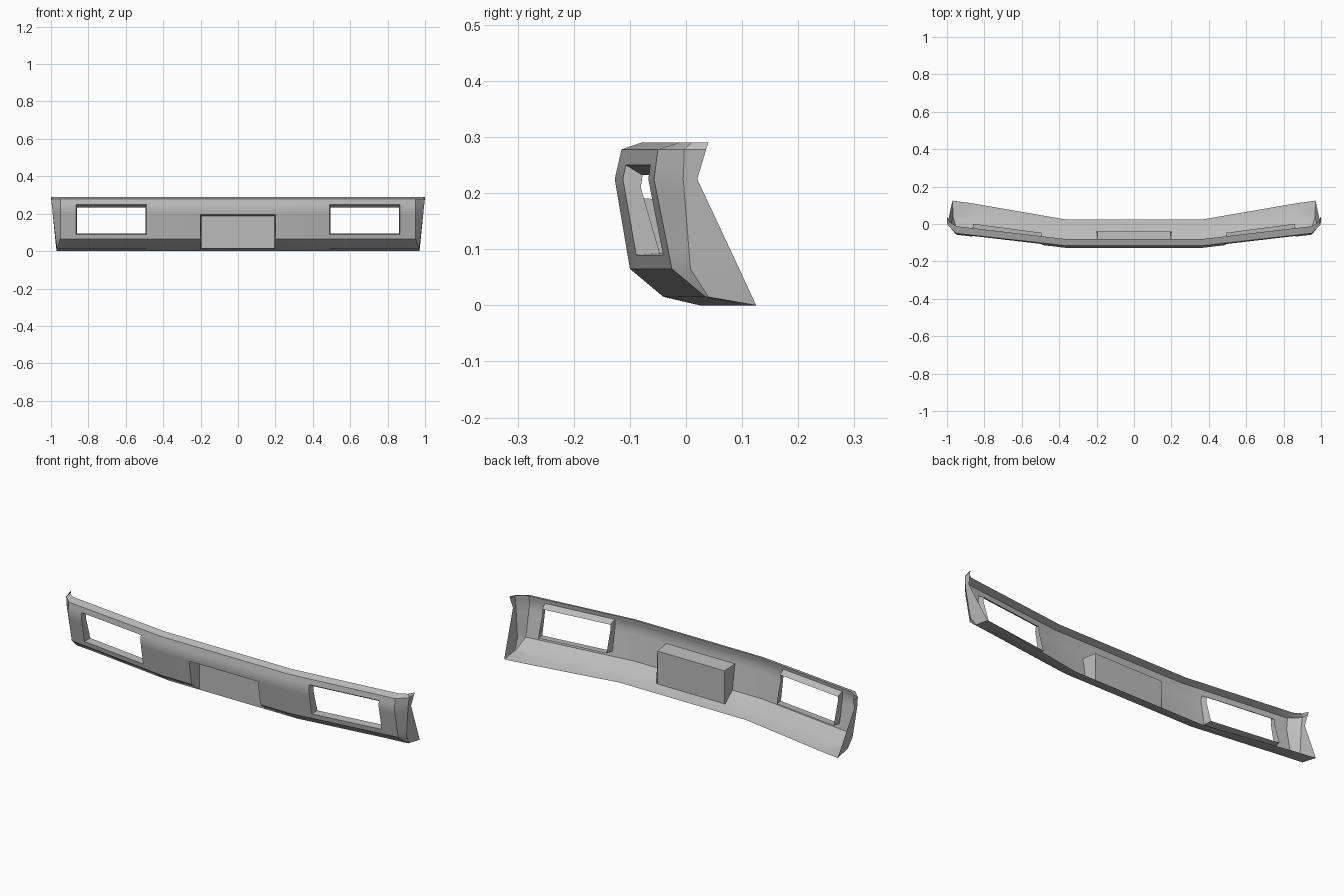
import bpy
import bmesh
from math import radians

cube = bpy.data.objects.get("Cube")
if cube:
    bpy.data.objects.remove(cube, do_unlink=True)

gray = bpy.data.materials.new("bumper gray")
gray.use_nodes = True
gray.diffuse_color = (0.5, 0.5, 0.5, 1)
gray.node_tree.nodes["Principled BSDF"].inputs["Base Color"].default_value = (0.5, 0.5, 0.5, 1)


def lerp(a, b, t):
    return a + (b - a) * t


def sample(values, z):
    """Interpolate a vertical profile at height z."""
    for i in range(len(HEIGHTS) - 1):
        if z <= HEIGHTS[i + 1]:
            t = (z - HEIGHTS[i]) / (HEIGHTS[i + 1] - HEIGHTS[i])
            return lerp(values[i], values[i + 1], t)
    return values[-1]


# Vertical profiles: depth at each key height
HEIGHTS = [0, 0.015, 0.065, 0.225, 0.278, 0.29]
MIDDLE = [0.025, -0.04, -0.10, -0.127, -0.115, -0.08]
CORNER = [0.125, 0.035, -0.025, -0.057, -0.05, -0.012]
CORNER_X = [0.97, 0.966, 0.95, 0.95, 0.95, 0.95]
SIDE = [0.125, 0.04, 0.008, -0.005, -0.003, 0.01]
SIDE_X = [0.97, 0.968, 0.975, 0.993, 0.998, 0.985]
REAR = [0.125, 0.118, 0.095, 0.02, 0.036, 0.04]
REAR_X = [0.97, 0.972, 0.977, 0.993, 0.999, 1.0]

# Openings
BEND = 0.37
PLATE_X, PLATE_LOW, PLATE_HIGH = 0.2, 0.015, 0.195
LAMP_IN, LAMP_OUT, LAMP_LOW, LAMP_HIGH = 0.49, 0.865, 0.09, 0.25
ROWS = sorted(HEIGHTS + [PLATE_HIGH, LAMP_LOW, LAMP_HIGH])
STATIONS = [0, PLATE_X, BEND, LAMP_IN, LAMP_OUT]


def front_point(x, z):
    t = max(0, (x - BEND) / (CORNER_X[3] - BEND))
    return (x, lerp(sample(MIDDLE, z), sample(CORNER, z), t), z)


def finish(name, bm):
    """Turn half a part into a mirrored, smooth shaded object."""
    bmesh.ops.remove_doubles(bm, verts=bm.verts, dist=0.0005)
    mesh = bpy.data.meshes.new(name)
    bm.to_mesh(mesh)
    bm.free()
    mesh.materials.append(gray)
    obj = bpy.data.objects.new(name, mesh)
    bpy.context.collection.objects.link(obj)
    mirror = obj.modifiers.new("Mirror", "MIRROR")
    mirror.merge_threshold = 0.0005
    bpy.ops.object.select_all(action="DESELECT")
    obj.select_set(True)
    bpy.context.view_layer.objects.active = obj
    bpy.ops.object.shade_smooth_by_angle(angle=radians(30))
    return obj


# Bumper skin: loft through the columns, leaving the openings out
bm = bmesh.new()
columns = [[bm.verts.new(front_point(x, z)) for z in ROWS] for x in STATIONS]
for xs, ys in ((CORNER_X, CORNER), (SIDE_X, SIDE), (REAR_X, REAR)):
    columns.append([bm.verts.new((sample(xs, z), sample(ys, z), z)) for z in ROWS])
for i in range(len(columns) - 1):
    for j in range(len(ROWS) - 1):
        low, high = ROWS[j], ROWS[j + 1]
        plate = i == 0 and low >= PLATE_LOW and high <= PLATE_HIGH
        lamp = i == 3 and low >= LAMP_LOW and high <= LAMP_HIGH
        if not (plate or lamp):
            a, b = columns[i], columns[i + 1]
            bm.faces.new((a[j], b[j], b[j + 1], a[j + 1]))
finish("bumper_skin", bm)

# Headlight surrounds: rims running back from each opening
bm = bmesh.new()
levels = [z for z in ROWS if LAMP_LOW <= z <= LAMP_HIGH]
outline = [(LAMP_IN, z) for z in levels] + [(LAMP_OUT, z) for z in reversed(levels)]
front, back = [], []
for x, z in outline:
    p = front_point(x, z)
    front.append(bm.verts.new(p))
    t = (z - LAMP_LOW) / (LAMP_HIGH - LAMP_LOW)
    inset = 0.005 if x == LAMP_IN else -0.005
    back.append(bm.verts.new((x + inset, p[1] + lerp(0.042, 0.03, t), z + lerp(0.003, -0.018, t))))
for k in range(len(outline)):
    n = (k + 1) % len(outline)
    bm.faces.new((front[k], front[n], back[n], back[k]))
finish("headlight_surrounds", bm)

# Number plate recess: upright back wall, side wall and ceiling
bm = bmesh.new()
depth = MIDDLE[1]
levels = [z for z in ROWS if PLATE_LOW <= z <= PLATE_HIGH]
rim = [bm.verts.new(front_point(PLATE_X, z)) for z in levels]
wall_x, top = PLATE_X - 0.005, PLATE_HIGH - 0.007
low_out = bm.verts.new((wall_x, depth, PLATE_LOW))
top_out = bm.verts.new((wall_x, depth, top))
top_mid = bm.verts.new((0, depth, top))
low_mid = bm.verts.new((0, depth, PLATE_LOW))
rim_mid = bm.verts.new(front_point(0, PLATE_HIGH))
bm.faces.new((low_mid, low_out, top_out, top_mid))
bm.faces.new((top_mid, top_out, rim[-1], rim_mid))
bm.faces.new([low_out] + rim + [top_out])
finish("number_plate_recess", bm)
